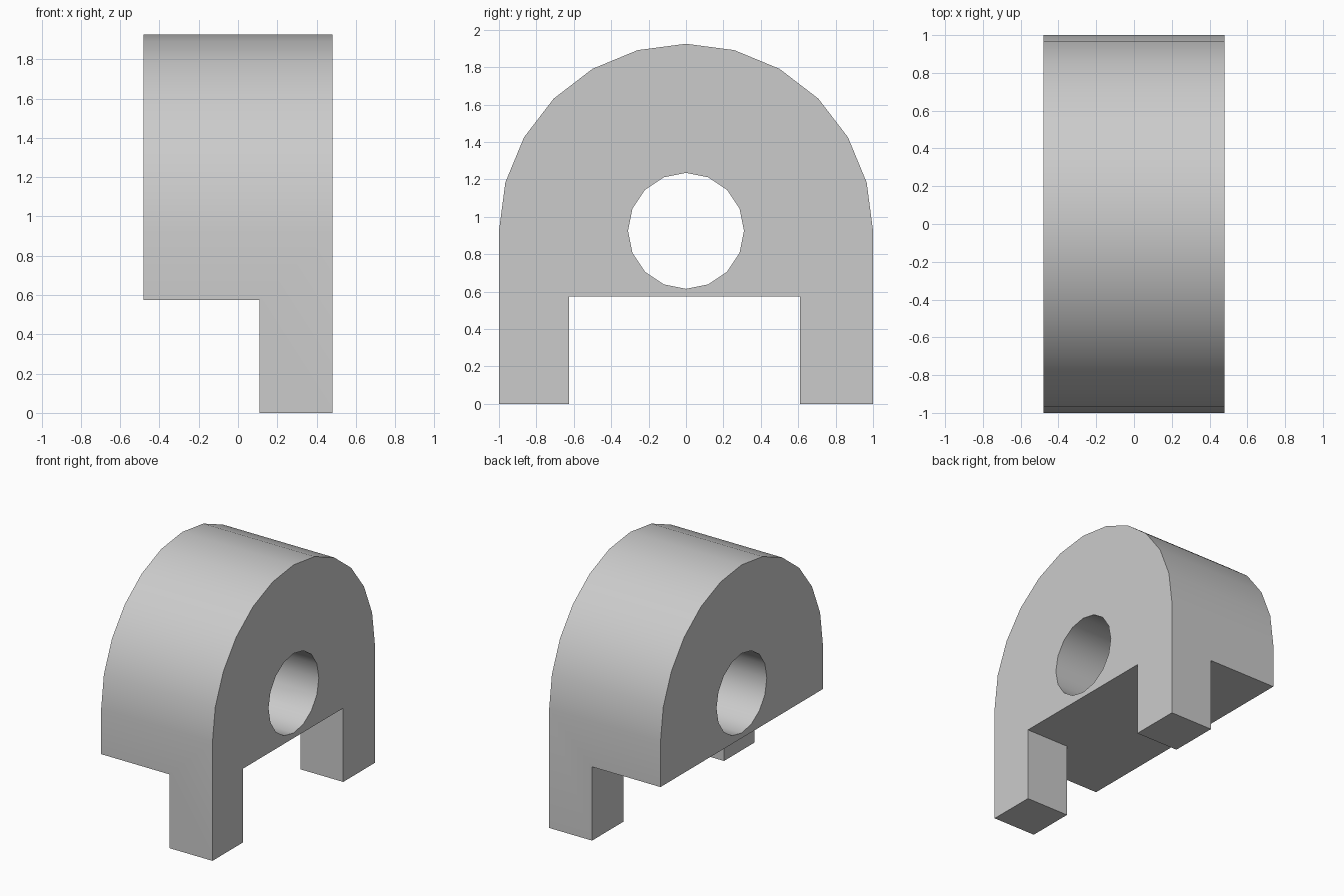
import bpy
import bmesh
from math import cos, sin, pi, radians
from mathutils import Matrix, Vector

if "Cube" in bpy.data.objects:
    bpy.data.objects.remove(bpy.data.objects["Cube"])

HALF_X, RADIUS, AXIS_Z = 0.48, 1.0, 0.925
FLOOR_Z, LEG_X = 0.575, 0.11


def add_object(name, bm):
    bmesh.ops.recalc_face_normals(bm, faces=bm.faces)
    mesh = bpy.data.meshes.new(name)
    bm.to_mesh(mesh)
    bm.free()
    obj = bpy.data.objects.new(name, mesh)
    bpy.context.collection.objects.link(obj)
    return obj


def box(name, low, high):
    low, high = Vector(low), Vector(high)
    bm = bmesh.new()
    bmesh.ops.create_cube(bm, size=1)
    bmesh.ops.scale(bm, vec=high - low, verts=bm.verts)
    bmesh.ops.translate(bm, vec=(low + high) / 2, verts=bm.verts)
    return add_object(name, bm)


def cut(target, cutter):
    cutter.hide_render = True
    mod = target.modifiers.new(cutter.name, 'BOOLEAN')
    mod.operation, mod.solver, mod.object = 'DIFFERENCE', 'EXACT', cutter
    bpy.context.view_layer.objects.active = target
    bpy.ops.object.modifier_apply(modifier=mod.name)
    bpy.data.objects.remove(cutter)


# Arched block: half round on straight sides, extruded along x
bm = bmesh.new()
profile = [(RADIUS * cos(pi * i / 12), AXIS_Z + RADIUS * sin(pi * i / 12)) for i in range(13)]
profile += [(-RADIUS, 0), (RADIUS, 0)]
face = bm.faces.new([bm.verts.new((-HALF_X, y, z)) for y, z in profile])
side = bmesh.ops.extrude_face_region(bm, geom=[face])
bmesh.ops.translate(bm, vec=(2 * HALF_X, 0, 0),
                    verts=[v for v in side["geom"] if isinstance(v, bmesh.types.BMVert)])
block = add_object("arched_block", bm)

# Space beside the legs, and the gap between them
cut(block, box("side_space", (-1, -2, -1), (LEG_X, 2, FLOOR_Z)))
cut(block, box("leg_gap", (-1, -0.625, -1), (1, 0.61, FLOOR_Z)))

# Round through hole
bm = bmesh.new()
bmesh.ops.create_cone(bm, cap_ends=True, segments=16, radius1=0.31, radius2=0.31, depth=2,
                      matrix=Matrix.Translation((0, 0, AXIS_Z)) @ Matrix.Rotation(pi / 2, 4, 'Y'))
cut(block, add_object("hole_cutter", bm))

# Single grey material
grey = bpy.data.materials.new("light_grey")
grey.use_nodes = True
colour = (0.6, 0.6, 0.6, 1)
grey.diffuse_color = colour
grey.node_tree.nodes["Principled BSDF"].inputs["Base Color"].default_value = colour
block.data.materials.clear()
block.data.materials.append(grey)

# Smooth curved walls with crisp edges
bpy.ops.object.select_all(action='DESELECT')
block.select_set(True)
bpy.context.view_layer.objects.active = block
bpy.ops.object.shade_smooth_by_angle(angle=radians(30))
